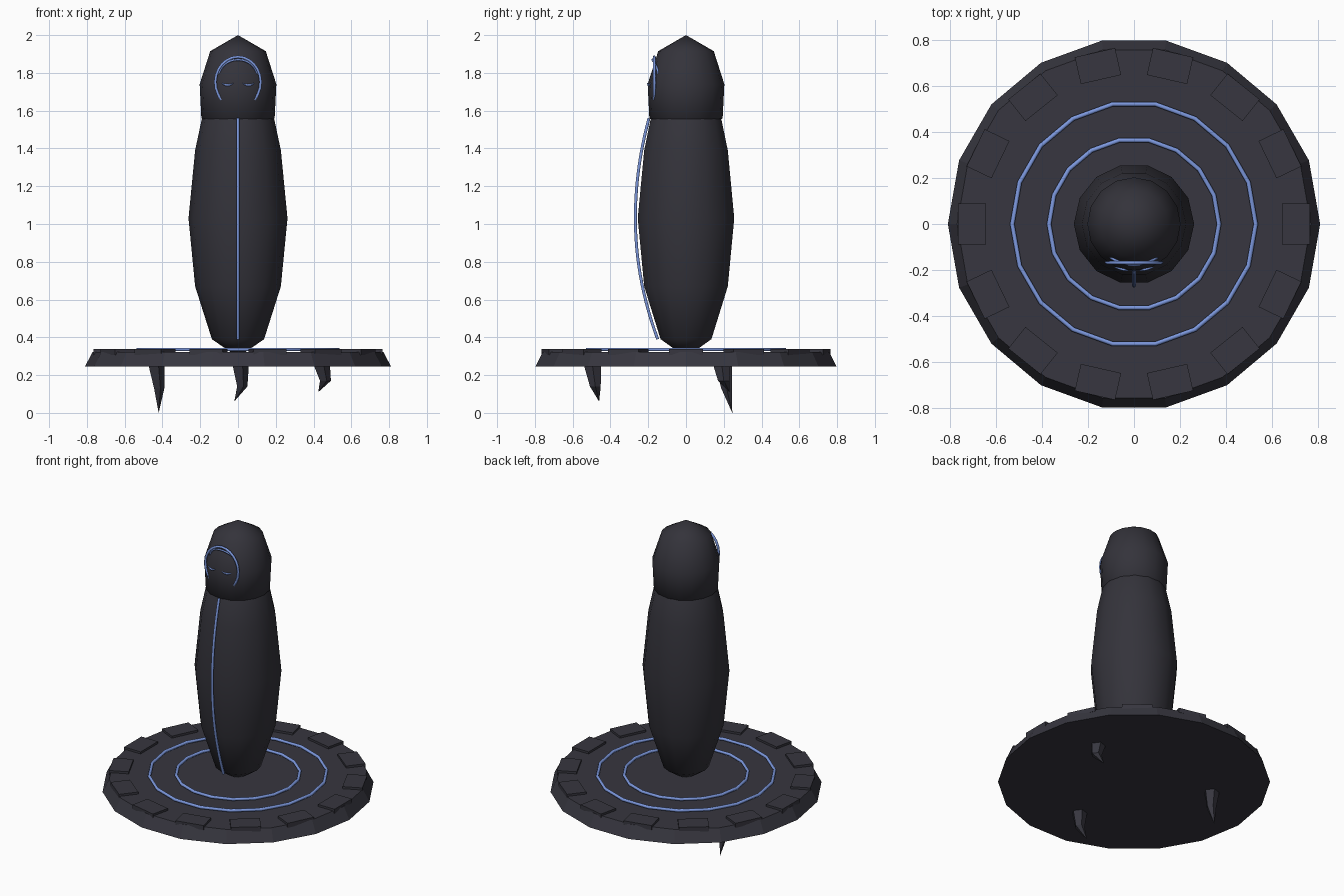
import bpy, bmesh, math
from math import sin, cos, pi, radians

if "Cube" in bpy.data.objects:
    bpy.data.objects.remove(bpy.data.objects["Cube"])


def material(name, rgb):
    m = bpy.data.materials.new(name)
    m.diffuse_color = (*rgb, 1)
    m.use_nodes = True
    m.node_tree.nodes["Principled BSDF"].inputs["Base Color"].default_value = m.diffuse_color
    return m


STONE = material("dark stone", (0.038, 0.037, 0.050))
CLOTH = material("dark cloth", (0.034, 0.033, 0.043))
GLOW = material("pale blue glow", (0.20, 0.31, 0.72))


def finish(name, bm, mat, angle=None):
    bmesh.ops.recalc_face_normals(bm, faces=bm.faces)
    me = bpy.data.meshes.new(name)
    bm.to_mesh(me)
    bm.free()
    me.materials.append(mat)
    ob = bpy.data.objects.new(name, me)
    bpy.context.collection.objects.link(ob)
    if angle:
        bpy.ops.object.select_all(action='DESELECT')
        ob.select_set(True)
        bpy.context.view_layer.objects.active = ob
        bpy.ops.object.shade_smooth_by_angle(angle=radians(angle))
    return ob


def loft(name, sections, n, mat, angle=None):
    """Stack of circles (x, y, z, r); r = 0 gives a point."""
    bm = bmesh.new()
    rings = []
    for x, y, z, r in sections:
        if r == 0:
            rings.append([bm.verts.new((x, y, z))])
        else:
            rings.append([bm.verts.new((x + r * cos(2 * pi * i / n), y + r * sin(2 * pi * i / n), z))
                          for i in range(n)])
    for a, b in zip(rings, rings[1:]):
        for i in range(n):
            j = (i + 1) % n
            if len(a) == 1:
                bm.faces.new((a[0], b[i], b[j]))
            elif len(b) == 1:
                bm.faces.new((a[i], a[j], b[0]))
            else:
                bm.faces.new((a[i], a[j], b[j], b[i]))
    for ring in (rings[0], rings[-1]):
        if len(ring) > 1:
            bm.faces.new(ring)
    return finish(name, bm, mat, angle)


def tube(name, pts, radius, mat, closed=False):
    """Thin round tube along a path; a radius list may taper it."""
    cu = bpy.data.curves.new(name, 'CURVE')
    cu.dimensions = '3D'
    cu.bevel_depth = radius
    cu.bevel_resolution = 1
    cu.use_fill_caps = True
    sp = cu.splines.new('POLY')
    sp.points.add(len(pts) - 1)
    for p, co in zip(sp.points, pts):
        p.co = (*co[:3], 1)
        p.radius = co[3] if len(co) > 3 else 1
    sp.use_cyclic_u = closed
    cu.materials.append(mat)
    ob = bpy.data.objects.new(name, cu)
    bpy.context.collection.objects.link(ob)
    return ob


# Floating round platform
loft("platform", [(0, 0, 0.245, 0.81), (0, 0, 0.323, 0.77)], 18, STONE)

# Fourteen slabs around the platform rim
for k in range(14):
    a = 2 * pi * k / 14
    bm = bmesh.new()
    bmesh.ops.create_cube(bm, size=1)
    bmesh.ops.scale(bm, vec=(0.12, 0.18, 0.03), verts=bm.verts)
    ob = finish(f"rim_slab_{k + 1}", bm, STONE)
    ob.location = (0.705 * cos(a), 0.705 * sin(a), 0.322)
    ob.rotation_euler.z = a

# Glowing rings on the platform
for name, r in (("outer_ring", 0.53), ("inner_ring", 0.37)):
    tube(name, [(r * cos(2 * pi * i / 18), r * sin(2 * pi * i / 18), 0.336) for i in range(18)],
         0.010, GLOW, True)

# Hanging rock shards
loft("shard_left", [(-0.435, 0.2, 0.25, 0.047), (-0.42, 0.215, 0.13, 0.03), (-0.42, 0.245, 0, 0)], 5, STONE)
loft("shard_front", [(0.01, -0.495, 0.25, 0.047), (0.02, -0.48, 0.14, 0.03), (-0.02, -0.46, 0.06, 0)], 5, STONE)
loft("shard_right", [(0.44, 0.19, 0.25, 0.047), (0.46, 0.2, 0.17, 0.032), (0.425, 0.23, 0.11, 0)], 5, STONE)

# Cloaked body and hood
loft("cloak", [(0, 0, z, r) for z, r in
               ((0.295, 0), (0.39, 0.138), (0.67, 0.227), (1.03, 0.262), (1.39, 0.227), (1.55, 0.193), (1.68, 0.13))],
     14, CLOTH, 60)
loft("hood", [(0, 0, z, r) for z, r in
              ((1.53, 0.15), (1.56, 0.194), (1.74, 0.203), (1.915, 0.147), (2.0, 0))], 16, CLOTH, 60)

# Glowing seam down the front
seam = []
for i in range(25):
    t = i / 24
    z = 0.39 + 1.17 * t
    seam.append((0, -0.268 + 0.118 * ((1.03 - z) / 0.64) ** 2 if z < 1.03
                 else -0.268 + 0.072 * ((z - 1.03) / 0.53) ** 2, z))
tube("front_seam", seam, 0.009, GLOW)

# Face outline, arch inside it, and eyes
tube("face_outline", [(0.12 * sin(a), -0.168, 1.75 + 0.135 * cos(a))
                      for a in (radians(-148 + 296 * i / 20) for i in range(21))], 0.008, GLOW)
tube("face_arch", [(0.102 * sin(a), -0.178 + 0.032 * abs(sin(a)) ** 2, 1.78 + 0.09 * cos(a))
                   for a in (radians(-80 + 160 * i / 12) for i in range(13))], 0.006, GLOW)
for side, s in (("left", -1), ("right", 1)):
    tube(f"{side}_eye", [(s * (0.025 + 0.06 * t), -0.204 + 0.016 * t, 1.735 + 0.04 * (t - 0.5) ** 2,
                          0.3 + 2.8 * t * (1 - t)) for t in (i / 6 for i in range(7))], 0.006, GLOW)
